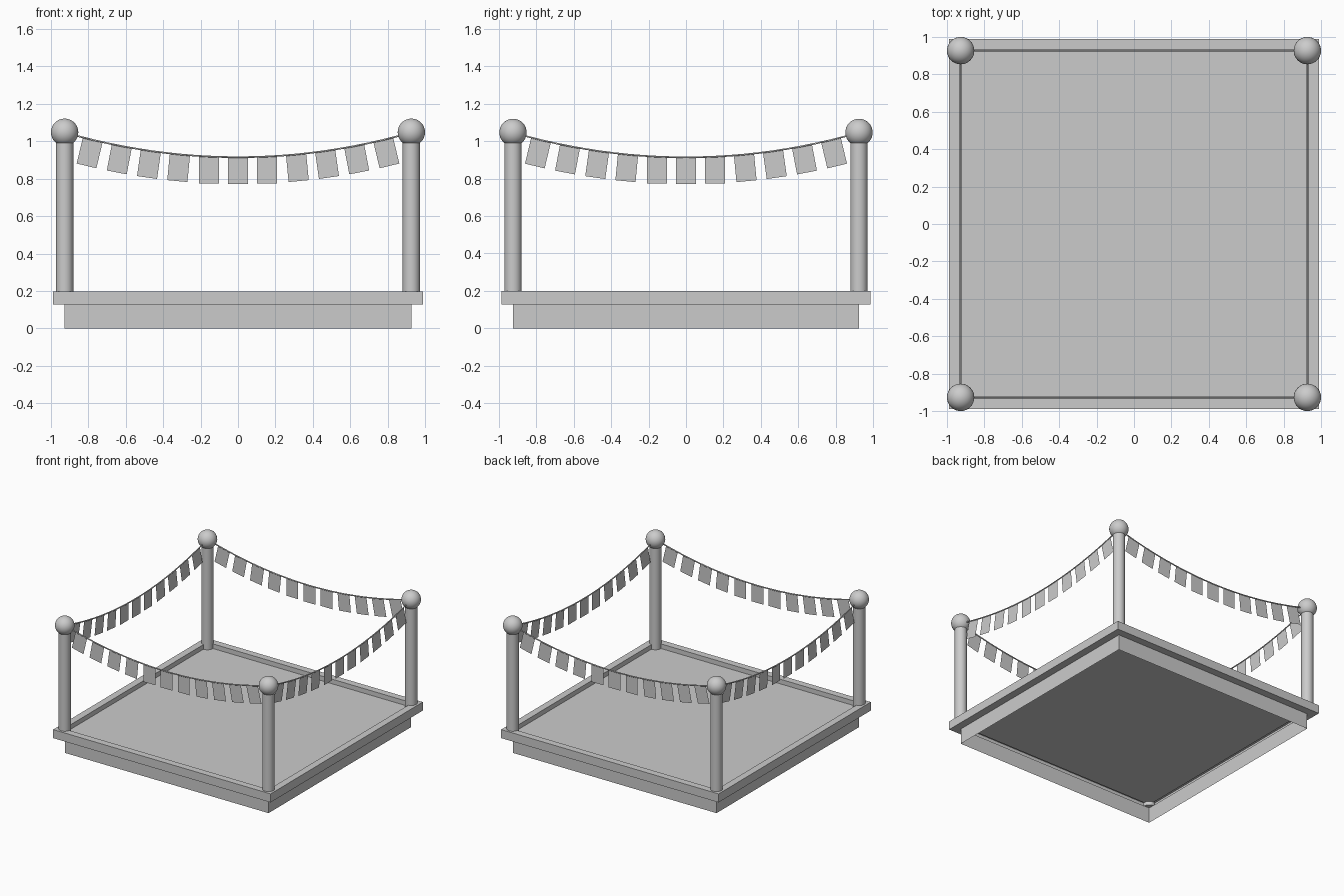
import bpy, bmesh, math
from mathutils import Matrix, Vector

if "Cube" in bpy.data.objects:
    bpy.data.objects.remove(bpy.data.objects["Cube"])

P = 0.925          # post offset from the centre
SAG, TOP = 0.914, 1.046


def mesh_object(name, bm):
    me = bpy.data.meshes.new(name)
    bm.to_mesh(me)
    bm.free()
    ob = bpy.data.objects.new(name, me)
    bpy.context.collection.objects.link(ob)
    return ob


def square_sweep(name, profile, cap=False):
    """Sweep (half width, z) points around a square."""
    bm = bmesh.new()
    rings = [[bm.verts.new((sx * h, sy * h, z))
              for sx, sy in ((-1, -1), (1, -1), (1, 1), (-1, 1))] for h, z in profile]
    for a, b in zip(rings, rings[1:]):
        for i in range(4):
            j = (i + 1) % 4
            bm.faces.new((a[i], a[j], b[j], b[i]))
    if cap:
        bm.faces.new(rings[-1])
    return mesh_object(name, bm)


# Platform: hollow skirt, overhanging rim and recessed deck
square_sweep("platform", [(P, 0), (P, 0.128), (0.987, 0.128), (0.987, 0.198),
                          (0.93, 0.198), (0.93, 0.16)], cap=True)


def smooth(ob):
    bpy.ops.object.select_all(action='DESELECT')
    ob.select_set(True)
    bpy.context.view_layer.objects.active = ob
    bpy.ops.object.shade_smooth_by_angle(angle=math.radians(35))


# Corner posts with ball finials
for n, (sx, sy) in enumerate(((-1, -1), (1, -1), (1, 1), (-1, 1)), 1):
    x, y = sx * P, sy * P
    bpy.ops.mesh.primitive_cylinder_add(vertices=24, radius=0.046, depth=0.88,
                                        location=(x, y, 0.57))
    post = bpy.context.object
    post.name = f"post_{n}"
    smooth(post)
    bpy.ops.mesh.primitive_uv_sphere_add(segments=32, ring_count=16, radius=0.073,
                                         location=(x, y, 1.047))
    ball = bpy.context.object
    ball.name = f"post_ball_{n}"
    smooth(ball)


def rope_z(x):
    return SAG + (TOP - SAG) * (x / P) ** 2


# Sagging ropes with rectangular flags, one set per side
for side, name in enumerate(("front", "right", "back", "left")):
    turn = Matrix.Rotation(side * math.pi / 2, 4, 'Z')

    cu = bpy.data.curves.new(f"{name}_rope", 'CURVE')
    cu.dimensions = '3D'
    cu.bevel_depth = 0.005
    cu.bevel_resolution = 1
    sp = cu.splines.new('POLY')
    n = 24
    sp.points.add(n)
    for i, p in enumerate(sp.points):
        x = -P + 2 * P * i / n
        p.co = (x, -P, rope_z(x), 1)
    rope = bpy.data.objects.new(f"{name}_rope", cu)
    rope.matrix_world = turn
    bpy.context.collection.objects.link(rope)

    bm = bmesh.new()
    for i in range(-5, 6):
        x = i * 0.155
        slope = 0 if abs(i) < 2 else math.atan(2 * (TOP - SAG) * x / P ** 2)
        tilt = Matrix.Rotation(-slope, 4, 'Y')
        top = Vector((x, -P, rope_z(x)))
        corners = ((-0.054, 0), (-0.054, -0.143), (0.054, -0.143), (0.054, 0))
        bm.faces.new([bm.verts.new(top + tilt @ Vector((u, 0, v))) for u, v in corners])
    flags = mesh_object(f"{name}_flags", bm)
    flags.matrix_world = turn
